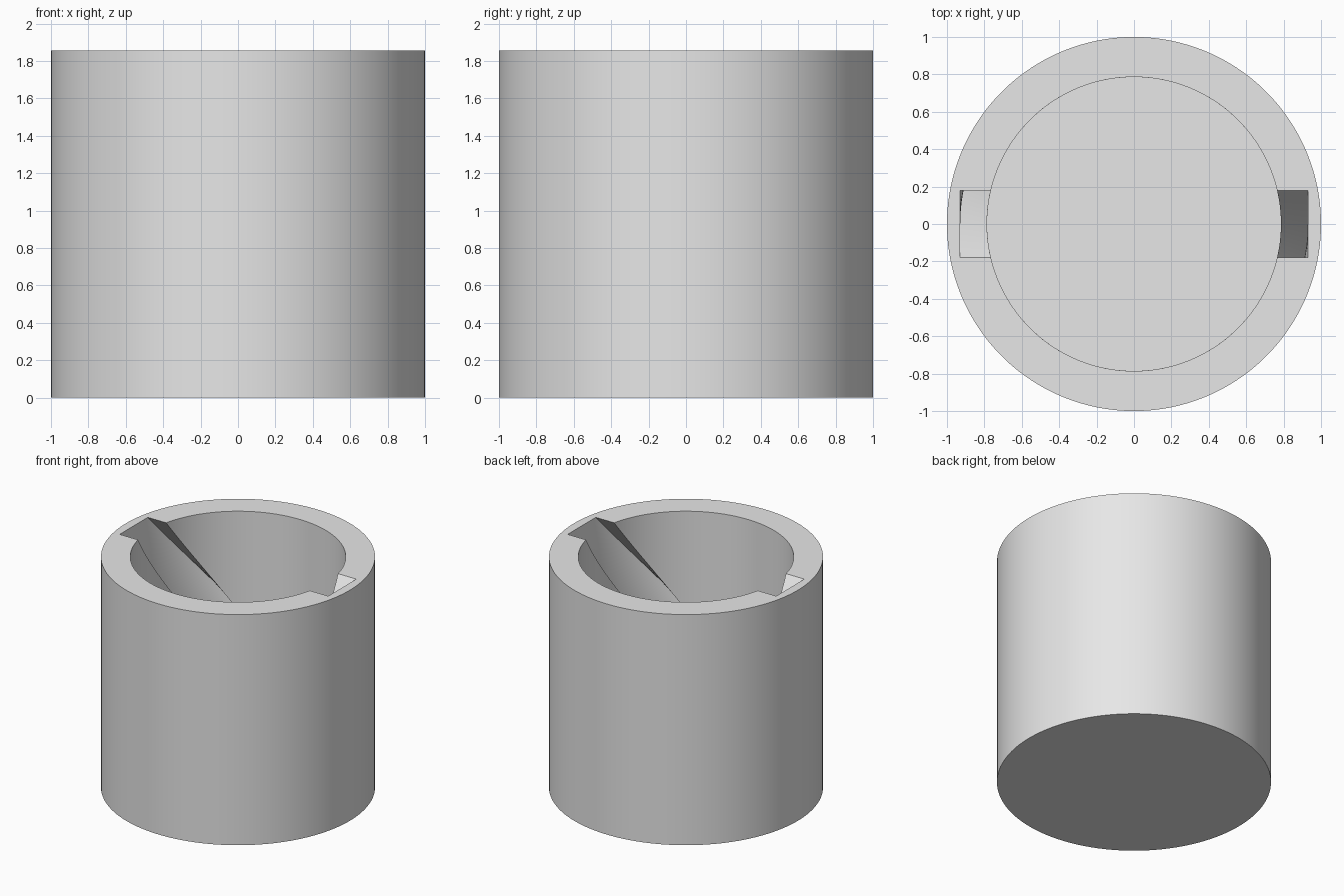
import bpy, bmesh
from math import sin, cos, atan2, asin, sqrt, radians, pi

cube = bpy.data.objects.get("Cube")
if cube:
    bpy.data.objects.remove(cube)

HEIGHT, FLOOR = 1.857, 0.143
OUTER, BORE = 1.0, 0.786
SLOT_X, SLOT_Y = 0.929, 0.179      # reach and half width of the two slots
TWIST = radians(90)                # turn of the slots from rim to floor
LAYERS, ARC, END = 48, 56, 10

grey = bpy.data.materials.new("plain grey")
grey.use_nodes = True
grey.diffuse_color = (0.8, 0.8, 0.8, 1)
grey.node_tree.nodes["Principled BSDF"].inputs["Base Color"].default_value = (0.8, 0.8, 0.8, 1)


def half_profile():
    """Slot end on +x, then the bore arc round to the opposite slot."""
    pts = [(SLOT_X, SLOT_Y * (2 * i / END - 1)) for i in range(END + 1)]
    start = asin(SLOT_Y / BORE)
    for i in range(ARC + 1):
        a = start + (pi - 2 * start) * i / ARC
        pts.append((BORE * cos(a), BORE * sin(a)))
    return pts


# Bore outline with both slots, in polar form
half = [(sqrt(x * x + y * y), atan2(y, x)) for x, y in half_profile()]
outline = half + [(r, a + pi) for r, a in half]

bm = bmesh.new()


def ring(z, turn=0, radius=None):
    return [bm.verts.new(((radius or r) * cos(a + turn), (radius or r) * sin(a + turn), z))
            for r, a in outline]


def join(lower, upper):
    n = len(lower)
    for i in range(n):
        j = (i + 1) % n
        bm.faces.new((lower[i], lower[j], upper[j], upper[i]))


# Outside wall, rim, then the twisted inside wall down to the floor
rings = [ring(0, radius=OUTER), ring(HEIGHT, radius=OUTER)]
for k in range(LAYERS + 1):
    t = k / LAYERS
    rings.append(ring(HEIGHT + (FLOOR - HEIGHT) * t, -TWIST * t))
for a, b in zip(rings, rings[1:]):
    join(a, b)
bm.faces.new(rings[0][::-1])
bm.faces.new(rings[-1])
bmesh.ops.recalc_face_normals(bm, faces=bm.faces)

mesh = bpy.data.meshes.new("slotted_cup")
bm.to_mesh(mesh)
bm.free()
mesh.materials.append(grey)
cup = bpy.data.objects.new("slotted_cup", mesh)
bpy.context.collection.objects.link(cup)

bpy.ops.object.select_all(action='DESELECT')
cup.select_set(True)
bpy.context.view_layer.objects.active = cup
bpy.ops.object.shade_smooth_by_angle(angle=radians(30))
